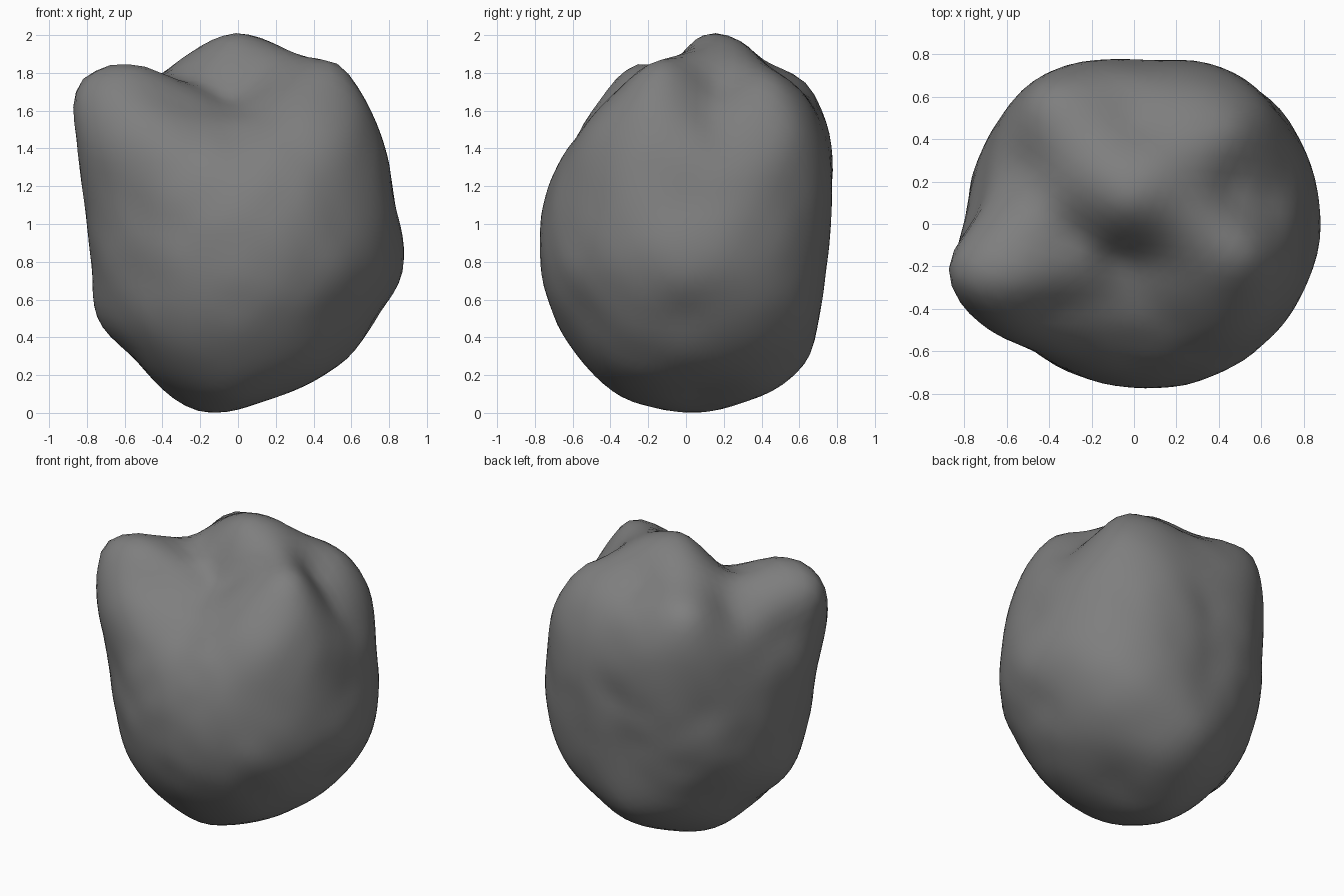
import bpy, bmesh, math
from mathutils import Vector, noise

cube = bpy.data.objects.get("Cube")
if cube:
    bpy.data.objects.remove(cube, do_unlink=True)

CORE = Vector((0, 0, 1))
SOFTNESS = 0.1

# Girth of the boulder: height, then radius at eight compass headings from +x
GIRTH = {
    0.28: (.57, .62, .64, .57, .54, .56, .56, .57),
    0.50: (.73, .79, .70, .68, .74, .70, .69, .71),
    0.74: (.87, .85, .72, .77, .77, .75, .76, .82),
    1.12: (.83, .86, .76, .80, .80, .77, .75, .81),
    1.50: (.73, .83, .74, .80, .77, .77, .51, .72),
}

# Lumps and hollows on the crown, plus the blunt foot
LANDMARKS = [
    (-.2, .08, .01), (.07, .08, .04), (-.37, .02, .1),          # foot
    (0, -.35, .09), (.1, .37, .09), (.24, .08, .11),            # foot rim
    (-.86, -.19, 1.7), (-.75, -.26, 1.81), (-.55, -.26, 1.84),  # side horn
    (-.8, -.38, 1.6), (-.36, -.38, 1.67), (-.38, -.2, 1.79),    # horn front
    (-.2, -.17, 1.72), (-.08, -.15, 1.69), (-.3, -.06, 1.76),   # crease
    (.1, -.16, 1.75), (.1, -.36, 1.62),                         # front slope
    (-.04, .08, 1.99), (-.16, .28, 1.95), (.08, .32, 1.94),     # peak
    (-.27, .13, 1.88), (-.17, .01, 1.87),                       # peak flank
    (.28, .02, 1.91), (.52, -.13, 1.85), (.66, -.17, 1.68),     # shoulder
    (.47, .43, 1.77), (.45, .17, 1.73), (.63, .12, 1.57),       # back hump, gully
    (-.45, .6, 1.74), (0, .66, 1.66), (0, .47, 1.79),           # back rim
    (-.5, .28, 1.69),                                           # side rim
]


def gather_rays():
    points = [Vector(p) for p in LANDMARKS]
    for z, radii in GIRTH.items():
        for i, r in enumerate(radii):
            a = i * math.pi / 4
            points.append(Vector((r * math.cos(a), r * math.sin(a), z)))
    return [p - CORE for p in points]


def kernel(a, b):
    return math.sqrt((a - b).length_squared + SOFTNESS ** 2)


def solve(rows, targets):
    """Gauss-Jordan elimination with row pivoting."""
    table = [row + [t] for row, t in zip(rows, targets)]
    n = len(table)
    for c in range(n):
        best = max(range(c, n), key=lambda r: abs(table[r][c]))
        table[c], table[best] = table[best], table[c]
        pivot = table[c][c]
        table[c] = [value / pivot for value in table[c]]
        for r in range(n):
            if r != c:
                factor = table[r][c]
                table[r] = [x - factor * y for x, y in zip(table[r], table[c])]
    return [row[n] for row in table]


# Smooth radius field that passes through every sample
rays = gather_rays()
dirs = [ray.normalized() for ray in rays]
mean = sum(ray.length for ray in rays) / len(rays)
weights = solve([[kernel(a, b) for b in dirs] for a in dirs],
                [ray.length - mean for ray in rays])


def radius(direction):
    return mean + sum(w * kernel(direction, d) for w, d in zip(weights, dirs))


# Boulder body: a sphere pushed out to the radius field, lightly roughened
bm = bmesh.new()
bmesh.ops.create_icosphere(bm, subdivisions=5, radius=1)
for v in bm.verts:
    d = v.co.normalized()
    rough = 0.008 * noise.noise(d * 4)
    v.co = CORE + d * (radius(d) + rough)
for f in bm.faces:
    f.smooth = True
mesh = bpy.data.meshes.new("boulder")
bm.to_mesh(mesh)
bm.free()
boulder = bpy.data.objects.new("boulder", mesh)
bpy.context.collection.objects.link(boulder)

# Stone colour
stone = bpy.data.materials.new("grey stone")
stone.use_nodes = True
colour = (0.21, 0.21, 0.21, 1)
stone.diffuse_color = colour
shader = stone.node_tree.nodes["Principled BSDF"]
shader.inputs["Base Color"].default_value = colour
shader.inputs["Roughness"].default_value = 0.9
mesh.materials.append(stone)
